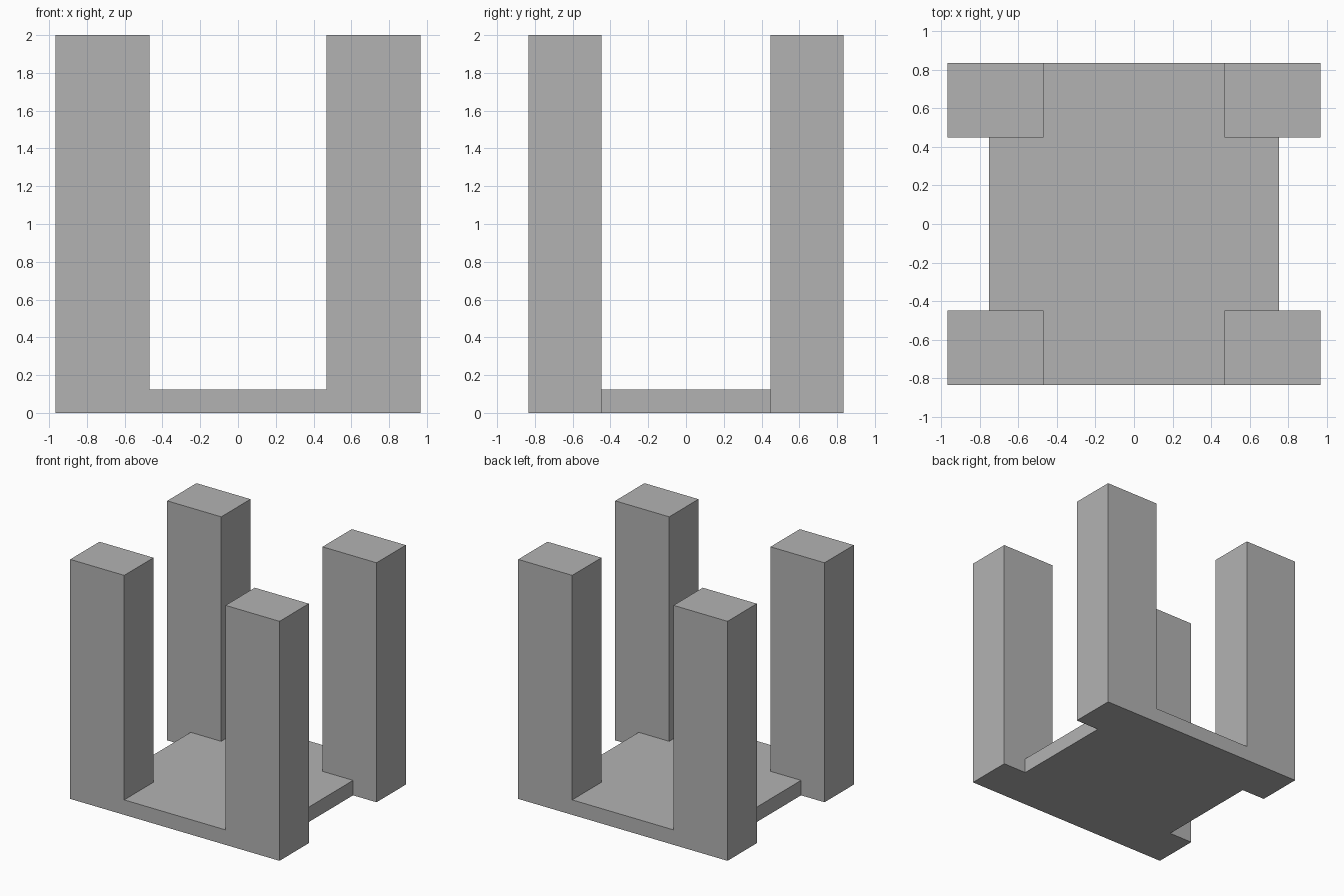
import bpy
import bmesh
from math import radians

cube = bpy.data.objects.get("Cube")
if cube:
    bpy.data.objects.remove(cube, do_unlink=True)

POST_OUT_X, POST_IN_X = 0.967, 0.468
POST_OUT_Y, POST_IN_Y = 0.833, 0.447
PLATE_X = 0.75
PLATE_TOP, POST_TOP = 0.125, 2.0

# Plain grey material
grey = bpy.data.materials.new("plain_grey")
grey.use_nodes = True
colour = (0.45, 0.45, 0.45, 1)
grey.diffuse_color = colour
grey.node_tree.nodes["Principled BSDF"].inputs["Base Color"].default_value = colour


def mirrored(cuts):
    return [-c for c in cuts] + cuts[::-1]


def raise_faces(bm, faces, height):
    """Extrude a flat region upwards and return its new top faces."""
    new = bmesh.ops.extrude_face_region(bm, geom=faces)["geom"]
    for v in new:
        if isinstance(v, bmesh.types.BMVert):
            v.co.z += height
    return [f for f in new if isinstance(f, bmesh.types.BMFace)]


bm = bmesh.new()

# Footprint: a plate with wider ends where the corner posts stand
xs = mirrored([POST_OUT_X, PLATE_X, POST_IN_X])
ys = mirrored([POST_OUT_Y, POST_IN_Y])
grid = [[bm.verts.new((x, y, 0)) for y in ys] for x in xs]
footprint = []
for i in range(len(xs) - 1):
    for j in range(len(ys) - 1):
        centre_x = (xs[i] + xs[i + 1]) / 2
        centre_y = (ys[j] + ys[j + 1]) / 2
        if abs(centre_x) < PLATE_X or abs(centre_y) > POST_IN_Y:
            footprint.append(bm.faces.new((grid[i][j], grid[i + 1][j],
                                           grid[i + 1][j + 1], grid[i][j + 1])))
bmesh.ops.delete(bm, geom=[v for v in bm.verts if not v.link_faces], context="VERTS")

# Base plate
top = raise_faces(bm, footprint, PLATE_TOP)
# The extrusion keeps the underside when the source faces remain; close it if not
rim = [e for e in bm.edges if e.is_boundary]
if rim:
    bmesh.ops.contextual_create(bm, geom=rim)

# Four corner posts, flush with the plate ends
corners = [f for f in top
           if abs(f.calc_center_median().x) > POST_IN_X
           and abs(f.calc_center_median().y) > POST_IN_Y]
raise_faces(bm, corners, POST_TOP - PLATE_TOP)
covered = [f for f in corners if f.is_valid]
bmesh.ops.delete(bm, geom=covered, context="FACES")

# Merge coplanar faces into clean flat sides
bmesh.ops.remove_doubles(bm, verts=bm.verts[:], dist=0.0001)
bmesh.ops.recalc_face_normals(bm, faces=bm.faces[:])
bmesh.ops.dissolve_limit(bm, angle_limit=radians(1), verts=bm.verts[:], edges=bm.edges[:])
bmesh.ops.recalc_face_normals(bm, faces=bm.faces[:])

mesh = bpy.data.meshes.new("base_with_corner_posts")
bm.to_mesh(mesh)
bm.free()
mesh.materials.append(grey)
bpy.context.collection.objects.link(bpy.data.objects.new("base_with_corner_posts", mesh))
